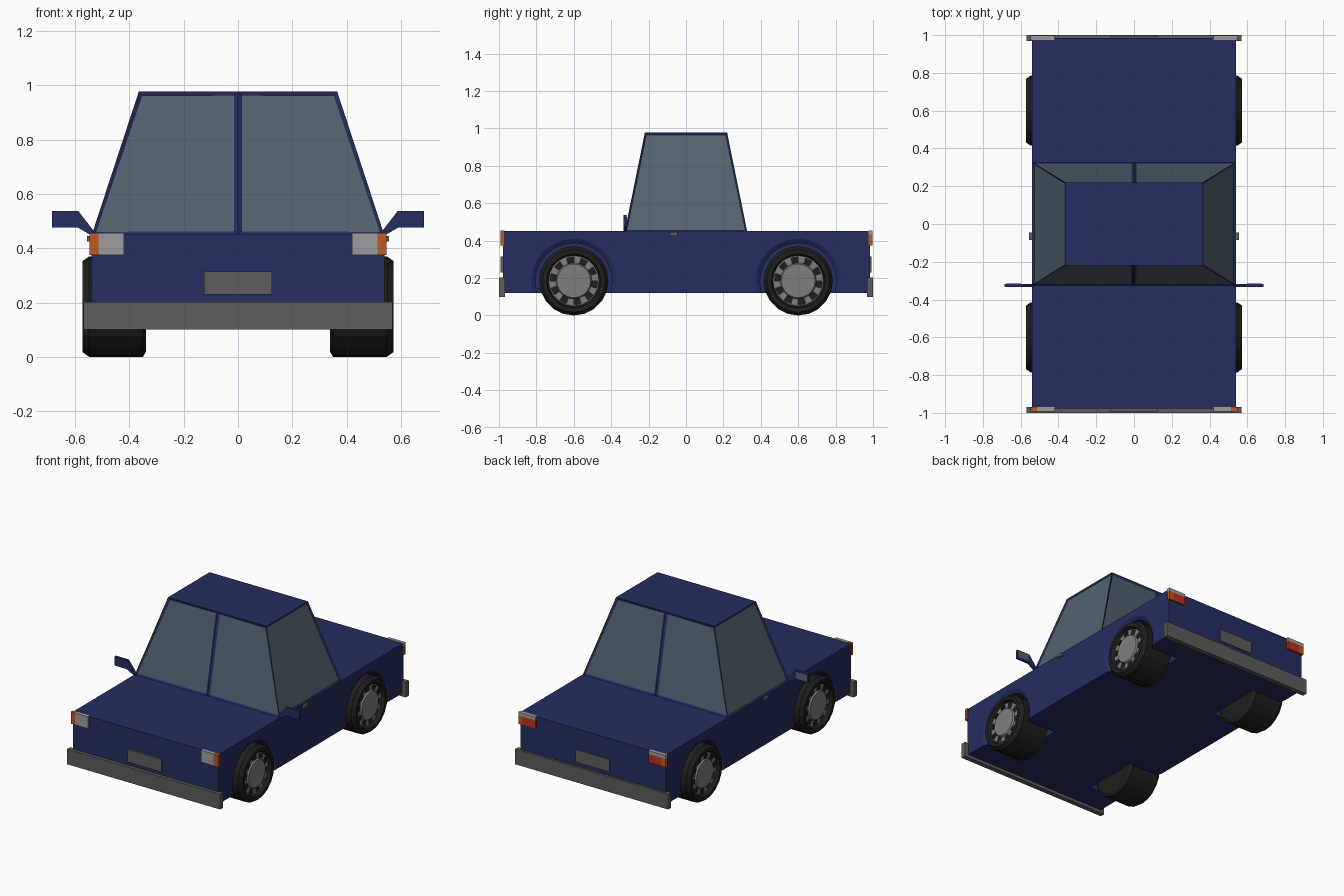
import bpy, bmesh, math
from mathutils import Vector, Matrix

if "Cube" in bpy.data.objects:
    bpy.data.objects.remove(bpy.data.objects["Cube"])


def mat(name, r, g, b):
    m = bpy.data.materials.new(name)
    m.diffuse_color = (r, g, b, 1)
    m.use_nodes = True
    m.node_tree.nodes["Principled BSDF"].inputs["Base Color"].default_value = m.diffuse_color
    return m


NAVY = mat("navy", 0.018, 0.027, 0.115)
GLASS = mat("glass", 0.085, 0.125, 0.16)
GREY = mat("dark_grey", 0.11, 0.11, 0.11)
LIGHT = mat("light_grey", 0.34, 0.34, 0.34)
RIM = mat("rim_grey", 0.21, 0.21, 0.21)
BLACK = mat("rubber", 0.014, 0.014, 0.014)
ORANGE = mat("orange", 0.52, 0.1, 0.014)
RED = mat("red", 0.52, 0.028, 0.012)


def finish(bm, name, *mats):
    bmesh.ops.recalc_face_normals(bm, faces=bm.faces)
    me = bpy.data.meshes.new(name)
    bm.to_mesh(me)
    bm.free()
    for m in mats:
        me.materials.append(m)
    ob = bpy.data.objects.new(name, me)
    bpy.context.collection.objects.link(ob)
    return ob


def box(name, x, y, z, m):
    lo, hi = Vector((x[0], y[0], z[0])), Vector((x[1], y[1], z[1]))
    bm = bmesh.new()
    bmesh.ops.create_cube(bm, size=1, matrix=Matrix.Translation((lo + hi) / 2)
                          @ Matrix.Diagonal((*(hi - lo), 1)))
    return finish(bm, name, m)


def sided(s, a, b):
    return sorted((s * a, s * b))


def lathe(profile, s, y, z, steps):
    """Spin (x, radius) points around an axle along x."""
    bm = bmesh.new()
    vs = [bm.verts.new((s * x, y, z + r)) for x, r in profile]
    es = [bm.edges.new(p) for p in zip(vs, vs[1:])]
    bmesh.ops.spin(bm, geom=vs + es, cent=(0, y, z), axis=(1, 0, 0),
                   angle=math.tau, steps=steps)
    bmesh.ops.remove_doubles(bm, verts=bm.verts, dist=1e-4)
    return bm


def prism(name, pts, y0, y1, m):
    """Extrude an (x, z) outline along y."""
    bm = bmesh.new()
    f = bm.faces.new([bm.verts.new((x, y0, z)) for x, z in pts])
    g = bmesh.ops.extrude_face_region(bm, geom=[f])["geom"]
    bmesh.ops.translate(bm, vec=(0, y1 - y0, 0),
                        verts=[v for v in g if isinstance(v, bmesh.types.BMVert)])
    return finish(bm, name, m)


# Lower body
body = box("body", (-0.54, 0.54), (-0.978, 0.985), (0.12, 0.452), NAVY)

# Cabin with recessed windows
bm = bmesh.new()
bmesh.ops.create_cube(bm, size=2)
for v in bm.verts:
    up = v.co.z > 0
    v.co = (v.co.x * (0.365 if up else 0.538), v.co.y * (0.22 if up else 0.327),
            0.977 if up else 0.45)
bmesh.ops.bisect_plane(bm, geom=bm.verts[:] + bm.edges[:] + bm.faces[:],
                       plane_co=(0, 0, 0), plane_no=(1, 0, 0))
bm.normal_update()
ends = [f for f in bm.faces if abs(f.normal.y) > 0.8]
sides = [f for f in bm.faces if abs(f.normal.x) > 0.8]
bmesh.ops.inset_individual(bm, faces=ends, thickness=0.02, depth=-0.008)
bmesh.ops.inset_individual(bm, faces=sides, thickness=0.013, depth=-0.008)
for f in ends + sides:
    f.material_index = 1
finish(bm, "cabin", NAVY, GLASS)

# Wheels, rims and wheel arches
AXLE = 0.185
for s, side in ((1, "right"), (-1, "left")):
    for y, end in ((-0.6, "front"), (0.6, "rear")):
        tag = f"{end}_{side}"
        tyre = [(0.338, 0), (0.338, 0.165), (0.35, 0.185), (0.548, 0.185), (0.572, 0.168),
                (0.572, 0.145), (0.545, 0.134), (0.535, 0.134), (0.535, 0)]
        finish(lathe(tyre, s, y, AXLE, 20), "tyre_" + tag, BLACK)
        rim = [(0.536, 0.135), (0.55, 0.135), (0.552, 0.128), (0.552, 0.097),
               (0.562, 0.09), (0.562, 0)]
        bm = lathe(rim, s, y, AXLE, 20)
        # Open every second panel of the ring as a slot
        slots = []
        for f in bm.faces:
            c = f.calc_center_median()
            r = math.hypot(c.y - y, c.z - AXLE)
            a = math.atan2(c.z - AXLE, c.y - y) % math.tau
            if 0.1 < r < 0.12 and int(a / math.tau * 20) % 2:
                slots.append(f)
        bmesh.ops.delete(bm, geom=slots, context="FACES")
        finish(bm, "rim_" + tag, RIM)
        arch = [(0.31, 0), (0.31, 0.205), (0.525, 0.205), (0.541, 0.23), (0.6, 0.23), (0.6, 0)]
        cutter = finish(lathe(arch, s, y, 0.182, 24), "arch_cutter_" + tag, NAVY)
        cutter.hide_render = True
        cutter.hide_viewport = True
        mod = body.modifiers.new("arch_" + tag, "BOOLEAN")
        mod.operation = "DIFFERENCE"
        mod.solver = "EXACT"
        mod.object = cutter

# Bumpers and number plates
for s, end in ((-1, "front"), (1, "rear")):
    box(end + "_bumper", (-0.568, 0.568), sided(s, 0.968, 1.0), (0.1, 0.202), GREY)
    box(end + "_plate", (-0.126, 0.126), sided(s, 0.97, 0.992), (0.23, 0.314), GREY)

# Lamps, handles and mirrors on both sides
for s, side in ((1, "right"), (-1, "left")):
    inner, outer = sided(s, 0.42, 0.514), sided(s, 0.514, 0.547)
    box("headlamp_" + side, inner, (-0.992, -0.97), (0.375, 0.455), LIGHT)
    box("front_indicator_" + side, outer, (-0.992, -0.972), (0.375, 0.455), ORANGE)
    box("tail_lamp_" + side, inner, (0.975, 0.997), (0.375, 0.432), RED)
    box("reversing_lamp_" + side, sided(s, 0.42, 0.547), (0.975, 0.997), (0.432, 0.455), LIGHT)
    box("rear_indicator_" + side, outer, (0.977, 0.997), (0.375, 0.432), ORANGE)
    box("door_handle_" + side, sided(s, 0.53, 0.556), (-0.085, -0.045), (0.424, 0.445), GREY)
    outline = [(0.53, 0.45), (0.545, 0.45), (0.592, 0.477), (0.685, 0.477),
               (0.685, 0.537), (0.588, 0.537), (0.53, 0.462)]
    prism("mirror_" + side, [(s * x, z) for x, z in outline], -0.333, -0.317, NAVY)
    box("mirror_glass_" + side, sided(s, 0.597, 0.678), (-0.32, -0.3155), (0.484, 0.53), GLASS)
